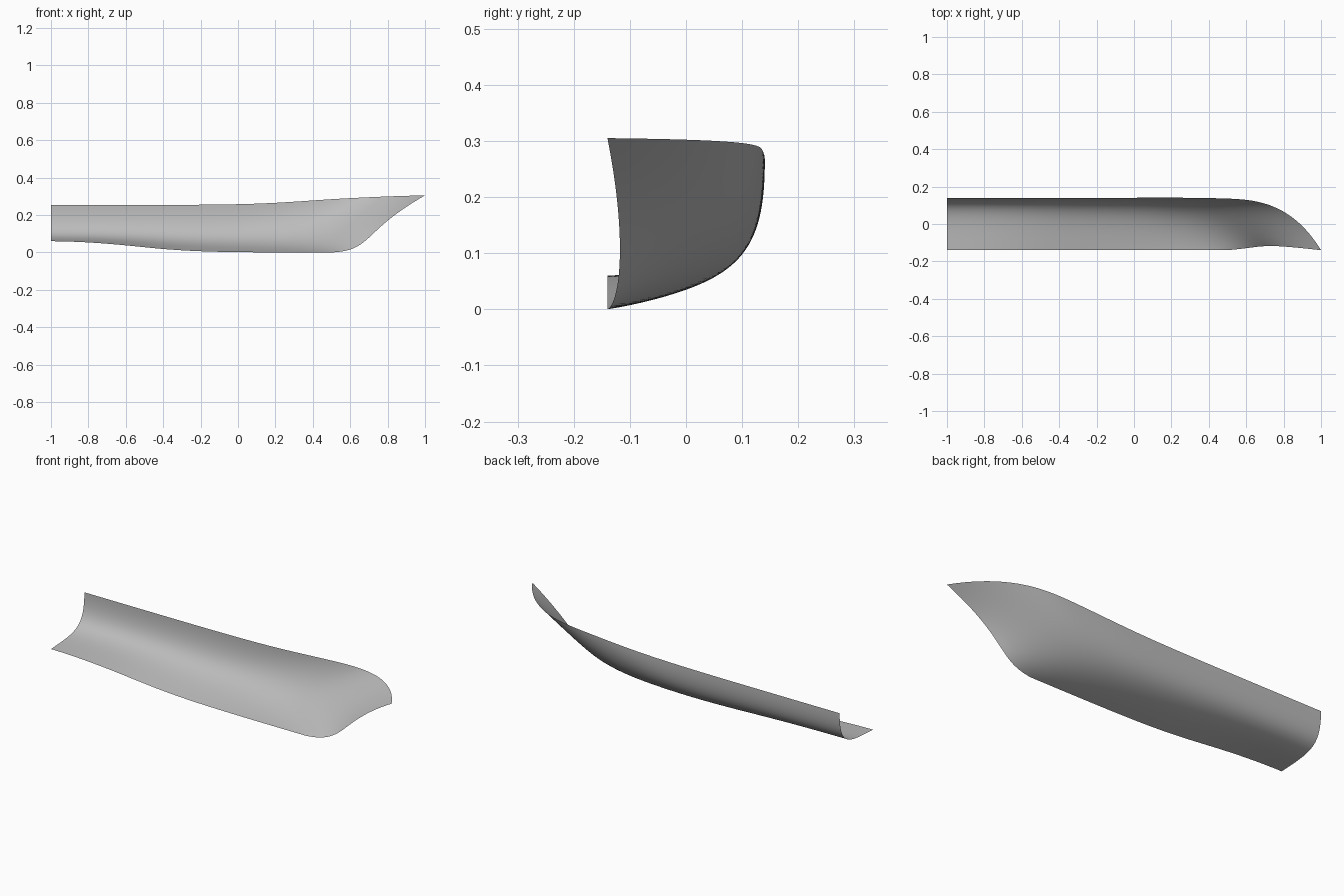
import bpy
from mathutils import Vector

cube = bpy.data.objects.get("Cube")
if cube:
    bpy.data.objects.remove(cube, do_unlink=True)

# Lengthwise guide lines, stern to bow
KEEL = [(-1, -.14, .06), (-.75, -.14, .058), (-.4, -.14, .01),
        (0, -.14, 0), (.3, -.14, 0), (.5, -.14, 0)]
BOTTOM = [(-1, .06, .07), (-.72, .06, .07), (-.35, .06, .045),
          (.1, .06, .035), (.5, .0, .015), (.72, -.12, .01)]
BILGE = [(-1, .14, .068), (-.7, .14, .066), (-.33, .14, .06),
         (.15, .14, .06), (.52, .06, .085), (.66, -.102, .112)]
SHEER = [(-1, .14, .254), (-.5, .14, .254), (.1, .14, .252),
         (.45, .142, .285), (.84, .12, .302), (1, -.14, .305)]
KNOTS = [0, 0, 0, 0, 1, 2, 3, 3, 3, 3]
LENGTH_STEPS, SECTION_STEPS = 90, 36


def spline(line, u):
    """Point on a clamped cubic B-spline."""
    k = min(int(u), 2) + 3
    d = [Vector(line[k - 3 + j]) for j in range(4)]
    for r in range(1, 4):
        for j in range(3, r - 1, -1):
            lo, hi = KNOTS[k - 3 + j], KNOTS[j + 1 + k - r]
            d[j] = d[j - 1].lerp(d[j], (u - lo) / (hi - lo))
    return d[3]


def bezier(p, t):
    """Point on a cubic section from keel to sheer."""
    while len(p) > 1:
        p = [a.lerp(b, t) for a, b in zip(p, p[1:])]
    return p[0]


# Loft the half hull as one open sheet
verts, faces = [], []
for i in range(LENGTH_STEPS + 1):
    u = 3 * i / LENGTH_STEPS
    section = [spline(line, u) for line in (KEEL, BOTTOM, BILGE, SHEER)]
    verts += [bezier(section, j / SECTION_STEPS) for j in range(SECTION_STEPS + 1)]
row = SECTION_STEPS + 1
for i in range(LENGTH_STEPS):
    for j in range(SECTION_STEPS):
        a = i * row + j
        faces.append((a, a + 1, a + row + 1, a + row))

mesh = bpy.data.meshes.new("half_hull")
mesh.from_pydata(verts, [], faces)
mesh.flip_normals()
mesh.shade_smooth()
hull = bpy.data.objects.new("half_hull", mesh)
bpy.context.collection.objects.link(hull)

# Plain grey finish
grey = bpy.data.materials.new("hull_grey")
grey.use_nodes = True
colour = (.5, .5, .5, 1)
grey.diffuse_color = colour
grey.node_tree.nodes["Principled BSDF"].inputs["Base Color"].default_value = colour
mesh.materials.append(grey)
